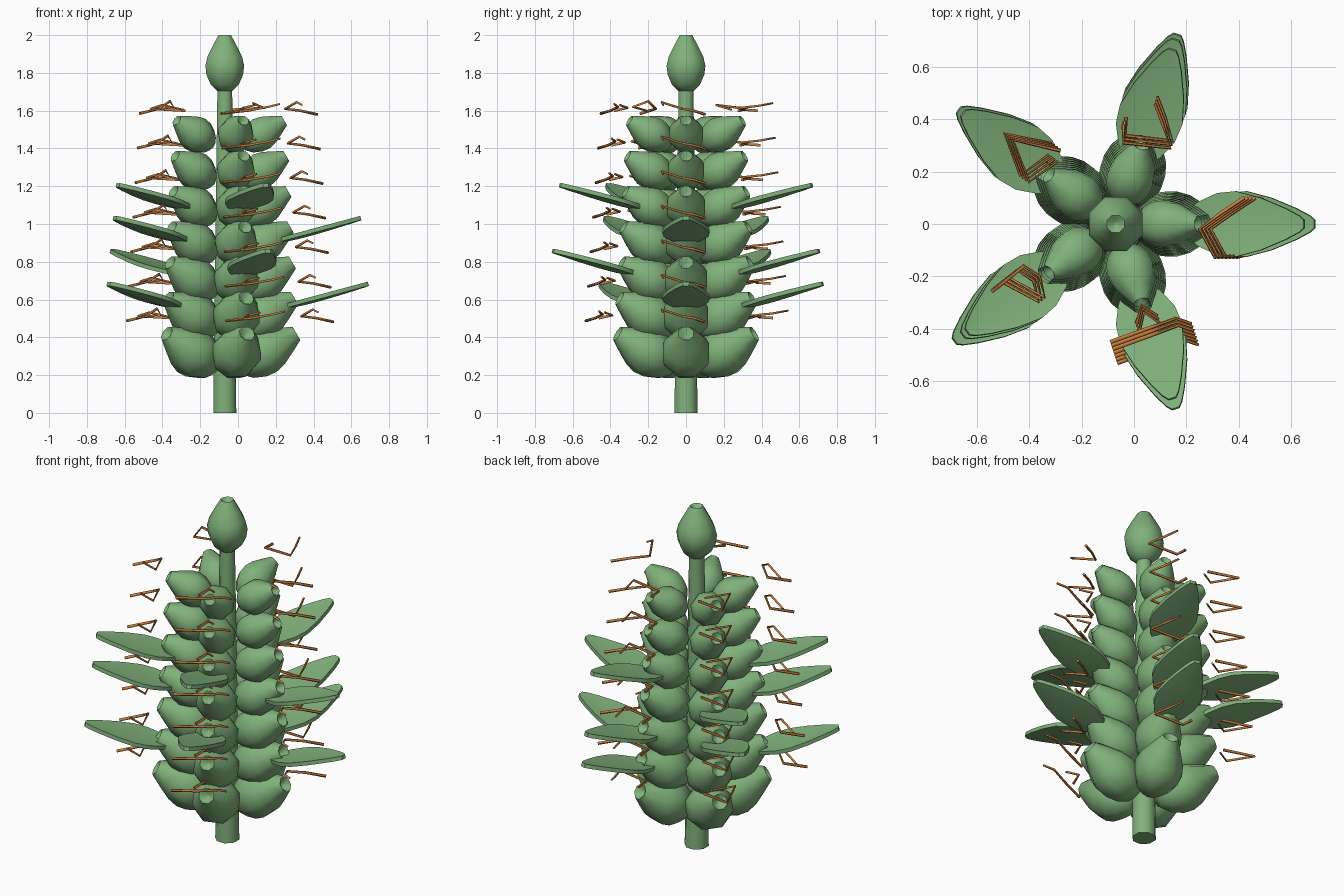
import bpy, bmesh, math
from mathutils import Matrix, Vector

if "Cube" in bpy.data.objects:
    bpy.data.objects.remove(bpy.data.objects["Cube"])

STEM_X = -0.07


def material(name, rgb):
    m = bpy.data.materials.new(name)
    m.diffuse_color = (*rgb, 1)
    m.use_nodes = True
    m.node_tree.nodes["Principled BSDF"].inputs["Base Color"].default_value = m.diffuse_color
    return m


green = material("leaf_green", (0.22, 0.44, 0.20))
orange = material("filament_orange", (0.55, 0.20, 0.05))


def finish(name, verts, faces, mat, matrix, angle=60):
    me = bpy.data.meshes.new(name)
    me.from_pydata(verts, [], faces)
    bm = bmesh.new()
    bm.from_mesh(me)
    bmesh.ops.recalc_face_normals(bm, faces=bm.faces)
    bm.to_mesh(me)
    bm.free()
    me.transform(matrix)
    me.materials.append(mat)
    ob = bpy.data.objects.new(name, me)
    bpy.context.collection.objects.link(ob)
    bpy.ops.object.select_all(action='DESELECT')
    ob.select_set(True)
    bpy.context.view_layer.objects.active = ob
    bpy.ops.object.shade_smooth_by_angle(angle=math.radians(angle))
    return ob


def bridge(rings, n):
    """Quads between successive rings of n points, with caps at both ends."""
    faces = [[k * n + j, k * n + (j + 1) % n, (k + 1) * n + (j + 1) % n, (k + 1) * n + j]
             for k in range(rings - 1) for j in range(n)]
    return faces + [list(range(n)), list(range((rings - 1) * n, rings * n))]


def lathe(name, profile, matrix, sides=8):
    verts = []
    for r, z in profile:
        for j in range(sides):
            a = 2 * math.pi * (j + 0.5) / sides
            verts.append((r * math.cos(a), r * math.sin(a), z))
    return finish(name, verts, bridge(len(profile), sides), green, matrix)


# Bud outline along a unit length, ending in a small dimple at the tip
BUD = [(0.13, 0.0), (0.27, 0.13), (0.35, 0.30), (0.37, 0.46), (0.33, 0.62),
       (0.235, 0.80), (0.12, 1.0), (0.10, 0.99), (0.04, 0.90)]


def bud(name, length, matrix):
    return lathe(name, [(r * length, z * length) for r, z in BUD], matrix)


# Leaf half width along a unit length
LEAF = [(0.0, 0.03), (0.15, 0.085), (0.30, 0.118), (0.45, 0.125),
        (0.65, 0.10), (0.85, 0.06), (0.96, 0.032), (1.0, 0.015)]


def leaf(name, length, matrix):
    verts = []
    for t, w in LEAF:
        x, h, sag = t * length, 0.011, 0.012 * w / 0.125
        verts += [(x, -w, -h), (x, 0, -h - sag), (x, w, -h),
                  (x, w, h), (x, 0, h - sag), (x, -w, h)]
    return finish(name, verts, bridge(len(LEAF), 6), green, matrix, 40)


def filament(name, points, offset, radius=0.008):
    """Thin bent six-sided tube, tapering slightly to the end."""
    pts = [Vector(p) + offset for p in points]
    verts = []
    for k, p in enumerate(pts):
        d = (pts[min(k + 1, len(pts) - 1)] - pts[max(k - 1, 0)]).normalized()
        side = d.cross(Vector((0, 0, 1))).normalized()
        up = side.cross(d)
        r = radius * (1 - 0.3 * k / (len(pts) - 1))
        for j in range(6):
            a = j * math.pi / 3
            verts.append(p + r * (math.cos(a) * side + math.sin(a) * up))
    return finish(name, verts, bridge(len(pts), 6), orange, Matrix())


# Filament paths of each column, placed for the top tier
FILAMENTS = [
    [[(0.42, 0.10, 1.58), (0.33, 0.04, 1.60), (0.25, -0.02, 1.61),
      (0.31, -0.13, 1.645), (0.34, -0.12, 1.63)]],
    [[(-0.04, 0.38, 1.60), (-0.04, 0.31, 1.605), (0.14, 0.29, 1.615),
      (0.11, 0.38, 1.625), (0.08, 0.46, 1.64)]],
    [[(-0.28, 0.28, 1.60), (-0.46, 0.32, 1.61), (-0.40, 0.16, 1.63), (-0.29, 0.24, 1.605)]],
    [[(-0.52, -0.24, 1.585), (-0.42, -0.16, 1.61), (-0.36, -0.20, 1.65),
      (-0.34, -0.28, 1.62), (-0.47, -0.21, 1.60)]],
    [[(-0.09, -0.45, 1.585), (0.05, -0.40, 1.60), (0.16, -0.36, 1.62), (0.22, -0.38, 1.635)],
     [(0.01, -0.38, 1.60), (0.03, -0.31, 1.615), (0.09, -0.35, 1.63)]],
]

# Central stem and the bud on top
centre = Matrix.Translation((STEM_X, 0, 0))
lathe("stem", [(0.066, 0), (0.056, 0.85), (0.042, 1.72)], centre)
bud("top_bud", 0.30, Matrix.Translation((STEM_X, 0, 1.70)))

TILT = math.radians(30)
LEAF_TILT = math.radians(15)
for col in range(5):
    spin = centre @ Matrix.Rotation(col * math.radians(72), 4, 'Z')
    outward = Vector((math.cos(col * math.radians(72)), math.sin(col * math.radians(72)), 0))
    for tier in range(7):
        # Side bud, tilted up and outward, smaller towards the top
        f = tier / 6
        length = 0.36 - 0.10 * f
        tip = Vector((0.38 - 0.065 * f, 0, 0.42 + 0.188 * tier))
        base = tip - length * Vector((math.cos(TILT), 0, math.sin(TILT)))
        bud(f"side_bud_{col}_{tier}", length,
            spin @ Matrix.Translation(base) @ Matrix.Rotation(math.pi / 2 - TILT, 4, 'Y'))

        # Filaments hovering beyond each bud tip
        shift = outward * (0.085 * (1 - f)) + Vector((0, 0, -0.183 * (6 - tier)))
        for k, path in enumerate(FILAMENTS[col]):
            filament(f"filament_{col}_{tier}_{k}", path, shift)

        # Leaves spiralling around the four middle tiers
        if 1 <= tier <= 4 and (col - tier) % 5 in (0, 2, 4):
            size = 0.49
            tip = Vector((0.78 - 0.02 * tier, 0, 0.51 + 0.174 * tier))
            base = tip - size * Vector((math.cos(LEAF_TILT), 0, math.sin(LEAF_TILT)))
            leaf(f"leaf_{col}_{tier}", size,
                 spin @ Matrix.Translation(base) @ Matrix.Rotation(-LEAF_TILT, 4, 'Y'))
